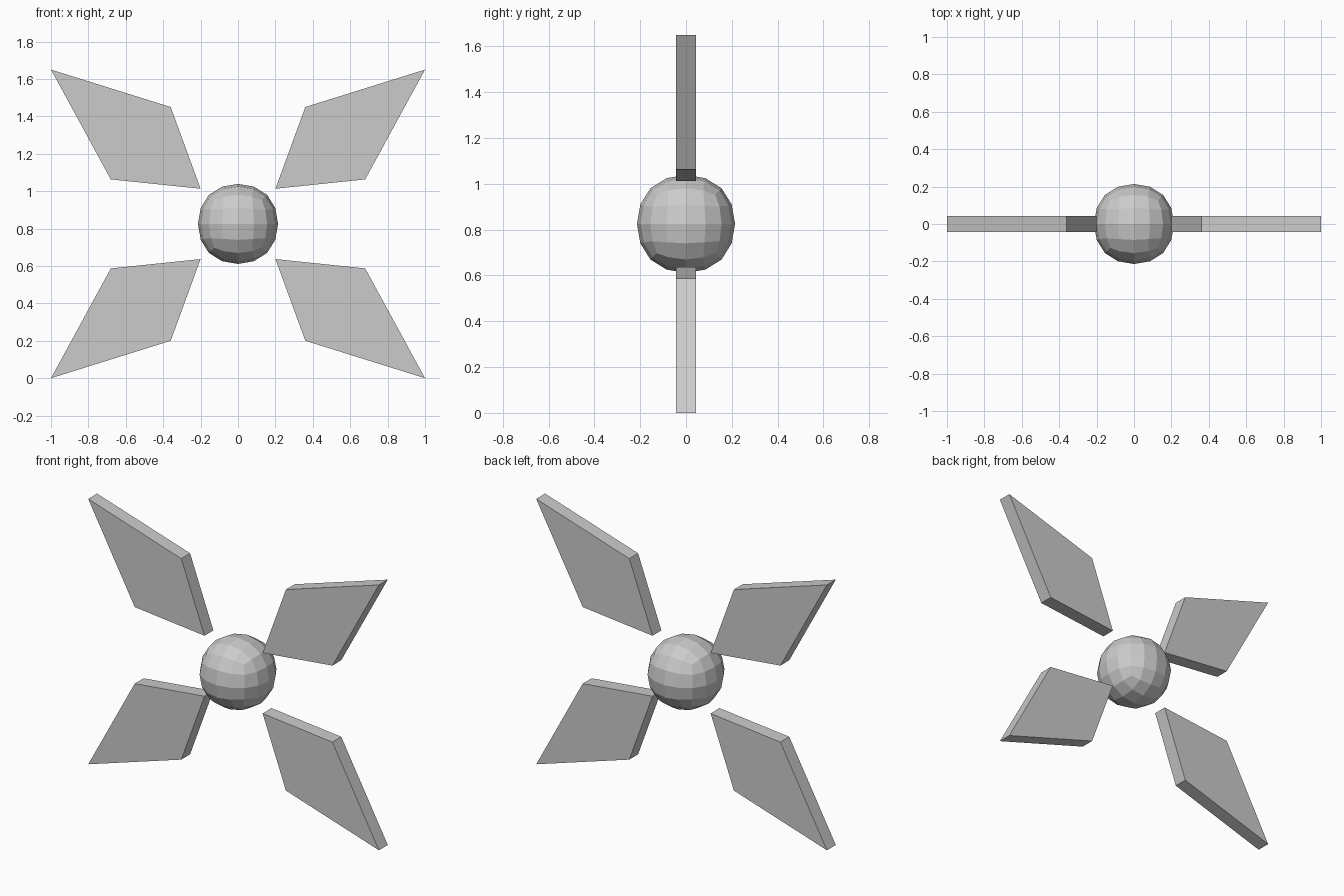
import bpy
import bmesh

if "Cube" in bpy.data.objects:
    bpy.data.objects.remove(bpy.data.objects["Cube"])

CZ = 0.825      # height of the hub centre
HALF_T = 0.0435  # half thickness of a blade

# Hub: cube rounded into a faceted quad ball
bpy.ops.mesh.primitive_cube_add(size=0.51, location=(0, 0, CZ))
hub = bpy.context.object
hub.name = "hub"
sub = hub.modifiers.new("round", 'SUBSURF')
sub.levels = sub.render_levels = 2

# Blade outline (x, z relative to the hub centre), upper right
PROFILE = [(0.20, 0.188), (0.68, 0.238), (1.0, 0.825), (0.36, 0.625)]


def add_blade(name, sx, sz):
    bm = bmesh.new()
    face = bm.faces.new([bm.verts.new((sx * x, -HALF_T, CZ + sz * z)) for x, z in PROFILE])
    ext = bmesh.ops.extrude_face_region(bm, geom=[face], use_keep_orig=True)
    moved = [v for v in ext["geom"] if isinstance(v, bmesh.types.BMVert)]
    bmesh.ops.translate(bm, verts=moved, vec=(0, 2 * HALF_T, 0))
    bmesh.ops.recalc_face_normals(bm, faces=bm.faces)
    mesh = bpy.data.meshes.new(name)
    bm.to_mesh(mesh)
    bm.free()
    bpy.context.collection.objects.link(bpy.data.objects.new(name, mesh))


# Four blades mirrored left/right and up/down
for side, sx in (("right", 1), ("left", -1)):
    for level, sz in (("upper", 1), ("lower", -1)):
        add_blade(f"{level}_{side}_blade", sx, sz)
